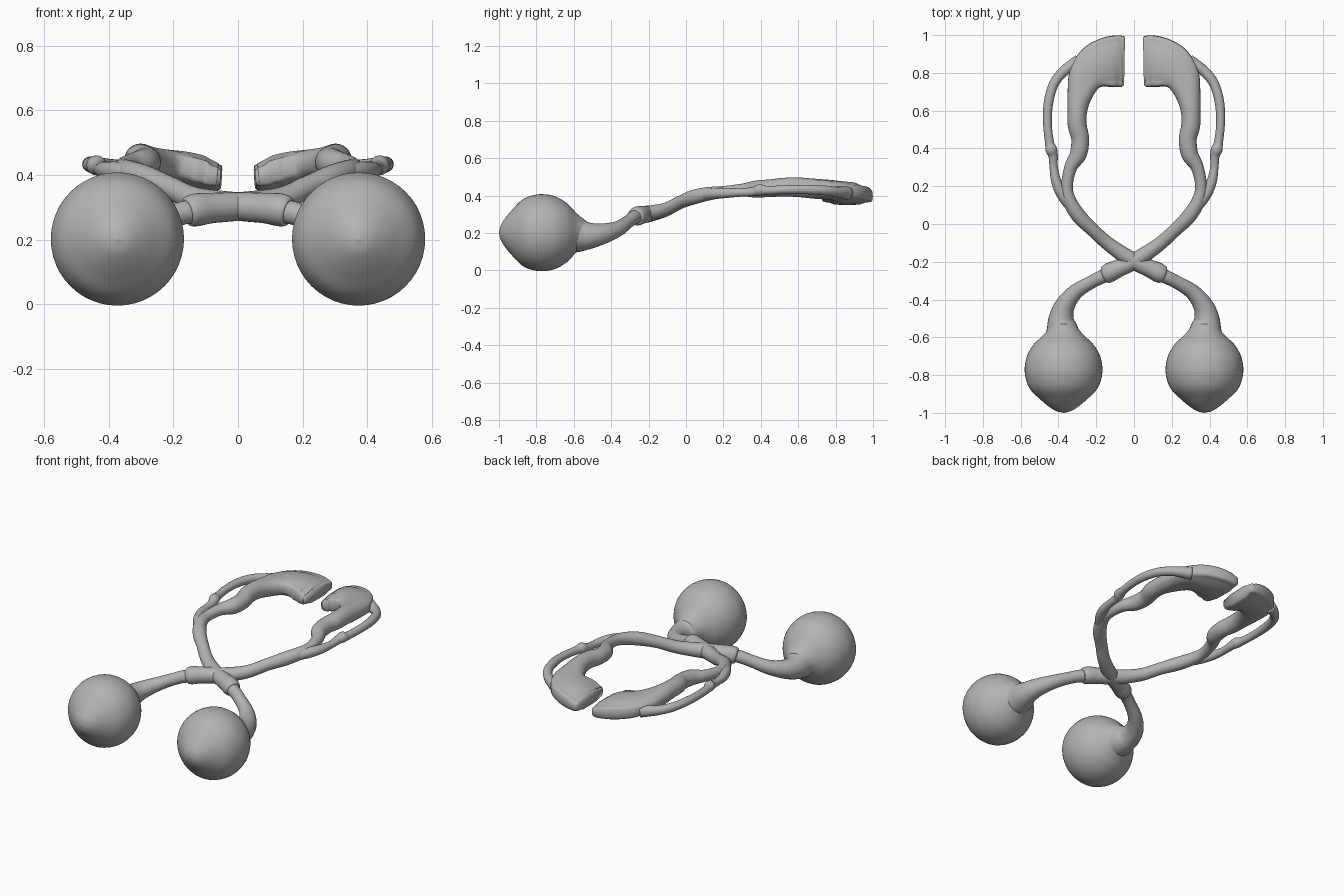
import bpy
import bmesh
from math import cos, sin, pi, copysign
from mathutils import Vector

cube = bpy.data.objects.get("Cube")
if cube:
    bpy.data.objects.remove(cube, do_unlink=True)

grey = bpy.data.materials.new("soft_grey")
grey.use_nodes = True
colour = (0.45, 0.45, 0.45, 1)
grey.diffuse_color = colour
grey.node_tree.nodes["Principled BSDF"].inputs["Base Color"].default_value = colour


def smooth_path(stations, steps):
    """Catmull-Rom interpolation of position and section size together."""
    pts = [Vector(s) for s in stations]
    pts = [pts[0] * 2 - pts[1]] + pts + [pts[-1] * 2 - pts[-2]]
    out = []
    for p, q, r, s in zip(pts, pts[1:], pts[2:], pts[3:]):
        for i in range(steps):
            t = i / steps
            out.append(q + (r - p) * (t / 2)
                       + (p * 2 - q * 5 + r * 4 - s) * (t * t / 2)
                       + (q * 3 - p - r * 3 + s) * (t ** 3 / 2))
    return out + [pts[-2]]


def section_point(angle, width, height):
    """Round section that becomes a squarer, ridged slab as it flattens."""
    flat = min(1, max(0, (width - height) / 0.08))
    c, s = cos(angle), sin(angle)
    power = 1 - 0.45 * flat
    across = copysign(abs(c) ** power, c)
    up = copysign(abs(s) ** power, s)
    ridge = 1 + 0.13 * flat * cos(across * pi * 4)
    return width * across, height * up * ridge


def loft(name, stations, sides=24, steps=6):
    """Skin sections (x, y, z, half width, half height) and mirror the result."""
    rings = smooth_path(stations, steps)
    centres = [Vector(r[:3]) for r in rings]
    bm = bmesh.new()
    loops = []
    for i, ring in enumerate(rings):
        tangent = centres[min(i + 1, len(rings) - 1)] - centres[max(i - 1, 0)]
        side = tangent.cross(Vector((0, 0, 1))).normalized()
        up = side.cross(tangent).normalized()
        loop = []
        for k in range(sides):
            a, b = section_point(2 * pi * k / sides, ring[3], ring[4])
            loop.append(bm.verts.new(centres[i] + side * a + up * b))
        loops.append(loop)
    for low, high in zip(loops, loops[1:]):
        for k in range(sides):
            n = (k + 1) % sides
            bm.faces.new((low[k], low[n], high[n], high[k]))
    bm.faces.new(loops[0])
    bm.faces.new(loops[-1])
    bmesh.ops.recalc_face_normals(bm, faces=bm.faces)
    mesh = bpy.data.meshes.new(name)
    bm.to_mesh(mesh)
    bm.free()
    mesh.materials.append(grey)
    mesh.shade_smooth()
    obj = bpy.data.objects.new(name, mesh)
    bpy.context.collection.objects.link(obj)
    mirror = obj.modifiers.new("mirror", 'MIRROR')
    mirror.use_mirror_merge = False


def tube(points):
    return [(x, y, z, r, r) for x, y, z, r in points]


# Eyeballs: round bodies with a bulging front and a funnel at the back
eye_profile = [(-1, .001), (-.99, .04), (-.965, .08), (-.93, .122), (-.88, .173),
               (-.83, .197), (-.77, .206), (-.70, .194), (-.64, .16),
               (-.60, .12), (-.575, .095), (-.53, .06)]
loft("eyeballs", tube([(-.373, y, .202, r) for y, r in eye_profile]), sides=48)

# Nerve running from each eye to the crossing
nerve = tube([(-.375, -.62, .19, .10), (-.38, -.56, .186, .085),
              (-.385, -.5, .187, .067), (-.365, -.43, .20, .053),
              (-.31, -.36, .225, .041), (-.23, -.31, .26, .035),
              (-.15, -.27, .287, .037)])

# Tract continuing on the opposite side
tract = tube([(0, -.197, .303, .043), (.13, -.11, .325, .037),
              (.22, -.03, .365, .035), (.29, .04, .392, .039),
              (.34, .12, .41, .036), (.355, .2, .42, .031),
              (.335, .3, .43, .034), (.295, .37, .435, .045),
              (.285, .45, .44, .047), (.30, .52, .445, .05),
              (.30, .6, .445, .052)])

# Flattened fan at the rear
fan = [(.285, .69, .437, .068, .052), (.255, .775, .43, .095, .05),
       (.20, .83, .42, .122, .05), (.13, .857, .408, .134, .048),
       (.075, .862, .395, .137, .04), (.052, .862, .393, .128, .032)]
loft("nerve_and_fan", nerve + tract + fan)

# Thicker sleeve around each nerve in front of the crossing
loft("crossing_sleeves", tube([(-.158, -.274, .286, .036), (-.15, -.27, .288, .047),
                               (-.125, -.255, .293, .051), (-.08, -.234, .298, .047),
                               (0, -.197, .303, .044), (.06, -.16, .31, .037)]))

# Thin outer branch with a small knob, rejoining the fan
loft("outer_branches", tube([(.30, .05, .395, .025), (.37, .14, .41, .03),
                             (.41, .22, .415, .027), (.425, .30, .417, .022),
                             (.428, .36, .422, .025), (.438, .395, .43, .031),
                             (.447, .43, .428, .024), (.458, .53, .432, .023),
                             (.453, .64, .433, .025), (.425, .74, .428, .026),
                             (.37, .81, .42, .028), (.29, .86, .415, .038)]), sides=16)
